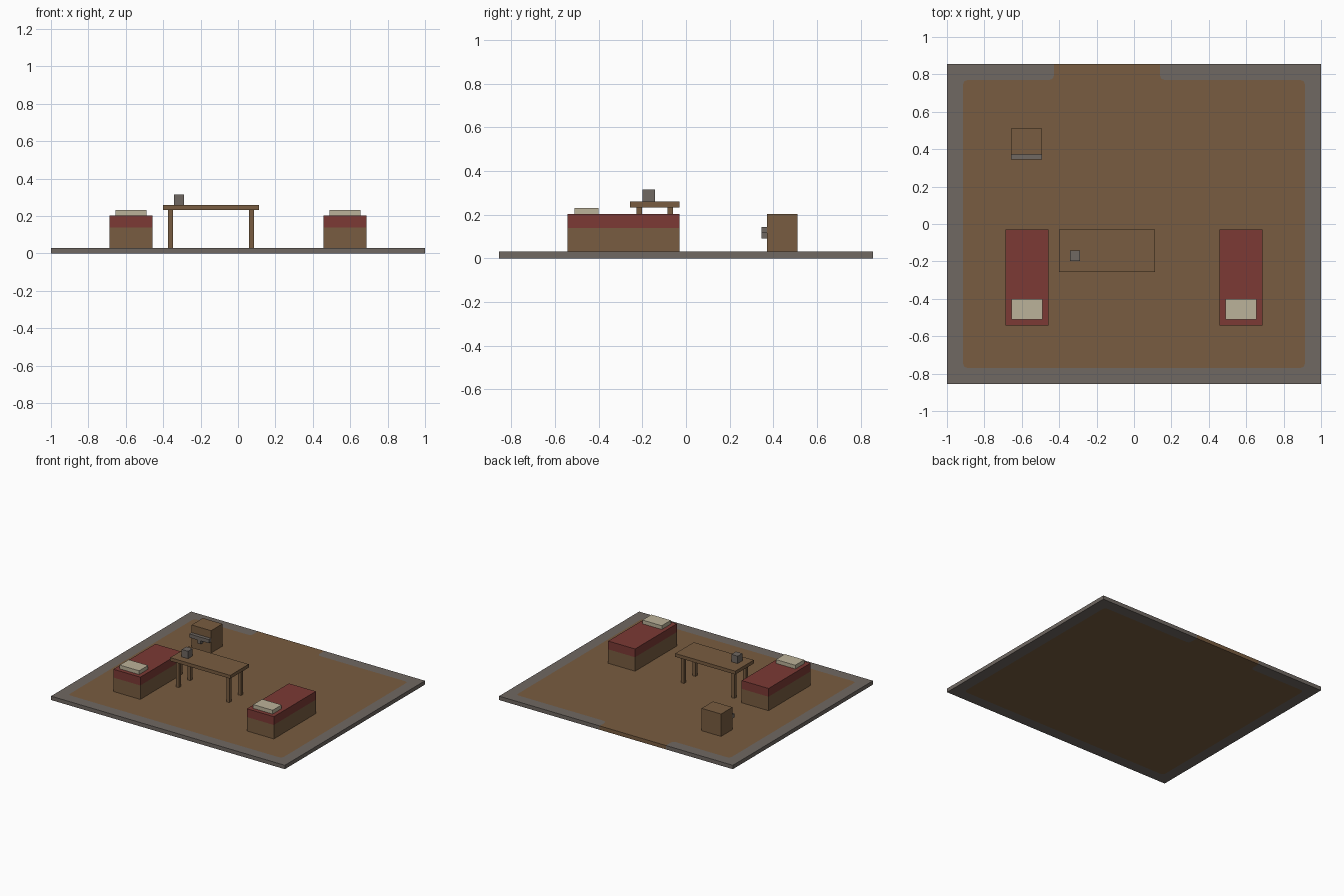
import bpy, bmesh
from mathutils import Vector

cube = bpy.data.objects.get("Cube")
if cube:
    bpy.data.objects.remove(cube, do_unlink=True)


def material(name, rgb):
    m = bpy.data.materials.new(name)
    m.use_nodes = True
    m.diffuse_color = (*rgb, 1)
    m.node_tree.nodes["Principled BSDF"].inputs["Base Color"].default_value = (*rgb, 1)
    return m


WOOD = material("brown wood", (0.19, 0.108, 0.052))
STONE = material("grey stone", (0.16, 0.138, 0.122))
RED = material("red blanket", (0.2, 0.042, 0.035))
CREAM = material("cream linen", (0.5, 0.445, 0.32))


def finish(name, bm, mat):
    bmesh.ops.recalc_face_normals(bm, faces=bm.faces)
    mesh = bpy.data.meshes.new(name)
    bm.to_mesh(mesh)
    bm.free()
    mesh.materials.append(mat)
    obj = bpy.data.objects.new(name, mesh)
    bpy.context.collection.objects.link(obj)
    return obj


def box(name, mat, x, y, z):
    """Box from (low, high) ranges on each axis."""
    bm = bmesh.new()
    bmesh.ops.create_cube(bm, size=1)
    for v in bm.verts:
        v.co = [a + (b - a) * (c + 0.5) for (a, b), c in zip((x, y, z), v.co)]
    return finish(name, bm, mat)


def slab(name, mat, outline, height):
    """Flat outline on the ground, extruded upward."""
    bm = bmesh.new()
    face = bm.faces.new([bm.verts.new((p[0], p[1], 0)) for p in outline])
    top = bmesh.ops.extrude_face_region(bm, geom=[face])["geom"]
    verts = [g for g in top if isinstance(g, bmesh.types.BMVert)]
    bmesh.ops.translate(bm, verts=verts, vec=(0, 0, height))
    return finish(name, bm, mat)


def rounded(path, radius, steps=4):
    """Open path with its inner corners rounded."""
    pts = [Vector(p) for p in path]
    out = [pts[0]]
    for a, b, c in zip(pts, pts[1:], pts[2:]):
        p = b + (a - b).normalized() * radius
        q = b + (c - b).normalized() * radius
        for i in range(steps + 1):
            t = i / steps
            out.append(p * (1 - t) ** 2 + b * 2 * t * (1 - t) + q * t * t)
    return out + [pts[-1]]


# Floor: wooden inlay with a doorway at the back, wrapped by a stone border
FLOOR, DEPTH, IX, IY = 0.03, 0.856, 0.914, 0.77
DOOR_R, DOOR_L = -0.428, 0.139
inlay = rounded([(DOOR_R, DEPTH), (DOOR_R, IY), (-IX, IY), (-IX, -IY),
                 (IX, -IY), (IX, IY), (DOOR_L, IY), (DOOR_L, DEPTH)], 0.03)
slab("wood_floor", WOOD, inlay, FLOOR)
slab("stone_border", STONE,
     inlay + [(1, DEPTH), (1, -DEPTH), (-1, -DEPTH), (-1, DEPTH)], FLOOR)

# Two matching beds
for side, cx in (("right", -0.571), ("left", 0.571)):
    wide, narrow = (cx - 0.115, cx + 0.115), (cx - 0.083, cx + 0.083)
    box(side + "_bed_base", WOOD, wide, (-0.542, -0.029), (FLOOR, 0.138))
    box(side + "_bed_blanket", RED, wide, (-0.542, -0.029), (0.138, 0.202))
    box(side + "_bed_pillow", CREAM, narrow, (-0.511, -0.401), (0.202, 0.231))

# Table with four legs
TX, TY = -0.144, -0.143
box("table_top", WOOD, (TX - 0.257, TX + 0.257), (TY - 0.113, TY + 0.113), (0.233, 0.259))
for sx, xn in ((-1, "right"), (1, "left")):
    for sy, yn in ((-1, "front"), (1, "back")):
        x, y = TX + sx * 0.216, TY + sy * 0.071
        box(f"table_leg_{yn}_{xn}", WOOD, (x - 0.013, x + 0.013),
            (y - 0.013, y + 0.013), (FLOOR, 0.233))

# Small stone block on the table
box("table_block", STONE, (-0.342, -0.288), (-0.199, -0.143), (0.259, 0.316))

# Cabinet with a front bar and catch
box("cabinet", WOOD, (-0.658, -0.491), (0.372, 0.511), (FLOOR, 0.203))
box("cabinet_bar", STONE, (-0.658, -0.491), (0.345, 0.372), (0.116, 0.144))
box("cabinet_catch", STONE, (-0.588, -0.561), (0.345, 0.372), (0.09, 0.116))
